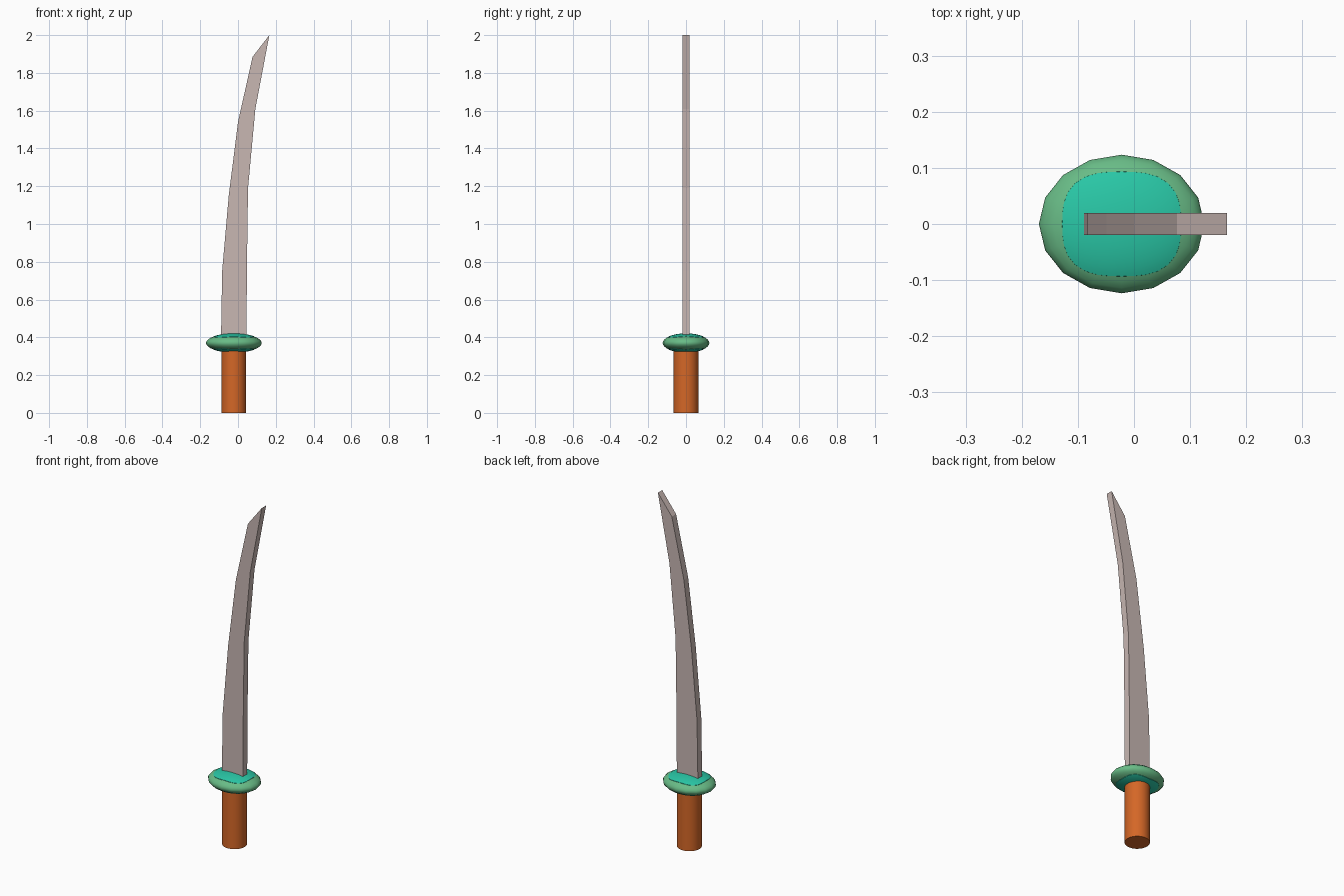
import bpy, bmesh, math

if "Cube" in bpy.data.objects:
    bpy.data.objects.remove(bpy.data.objects["Cube"])

CX = -0.022          # hilt axis
GZ = 0.37            # guard centre height
RX, RY, RZ = 0.1475, 0.1235, 0.05


def material(name, rgb):
    m = bpy.data.materials.new(name)
    m.diffuse_color = (*rgb, 1)
    m.use_nodes = True
    m.node_tree.nodes["Principled BSDF"].inputs["Base Color"].default_value = m.diffuse_color
    return m


def finish(name, bm, mat, smooth=None):
    bmesh.ops.recalc_face_normals(bm, faces=bm.faces[:])
    me = bpy.data.meshes.new(name)
    bm.to_mesh(me)
    bm.free()
    me.materials.append(mat)
    ob = bpy.data.objects.new(name, me)
    bpy.context.collection.objects.link(ob)
    if smooth:
        bpy.ops.object.select_all(action='DESELECT')
        ob.select_set(True)
        bpy.context.view_layer.objects.active = ob
        bpy.ops.object.shade_smooth_by_angle(angle=math.radians(smooth))
    return ob


orange = material("orange grip", (0.66, 0.135, 0.02))
green = material("soft green", (0.14, 0.50, 0.24))
teal = material("teal", (0.022, 0.57, 0.38))
steel = material("pinkish steel", (0.58, 0.475, 0.45))

# Handle
bm = bmesh.new()
bmesh.ops.create_cone(bm, cap_ends=True, segments=32, radius1=0.065, radius2=0.065, depth=0.41)
bmesh.ops.translate(bm, verts=bm.verts[:], vec=(CX, 0, 0.205))
finish("handle", bm, orange, 40)

# Guard: squashed 16-sided ball
bm = bmesh.new()
bmesh.ops.create_uvsphere(bm, u_segments=16, v_segments=16, radius=1)
for v in bm.verts:
    v.co = (CX + v.co.x * RX, v.co.y * RY, GZ + v.co.z * RZ)
finish("guard", bm, green, 60)

# Guard inlay: rounded-square skin lying just over both faces of the guard
bm = bmesh.new()
bmesh.ops.create_uvsphere(bm, u_segments=32, v_segments=16, radius=1)
for v in bm.verts:
    rho, a = math.hypot(v.co.x, v.co.y), math.atan2(v.co.y, v.co.x)
    c, s = math.cos(a), math.sin(a)
    k = rho / (abs(c) ** 2.8 + abs(s) ** 2.8) ** (1 / 2.8)
    x, y = k * c * 0.108, k * s * 0.095
    z = RZ * math.sqrt(max(0, 1 - (x / RX) ** 2 - (y / RY) ** 2)) + 0.001
    side = 0 if abs(v.co.z) < 1e-4 else math.copysign(1, v.co.z)
    v.co = (CX + x, y, GZ + side * z)
finish("guard_inlay", bm, teal, 50)

# Blade: curved profile given as (z, back x, z, edge x), closed at a slanted tip
rows = [(0.38, -0.09, 0.38, 0.045), (0.75, -0.084, 0.75, 0.047),
        (1.15, -0.049, 1.19, 0.053), (1.54, 0.0, 1.61, 0.092),
        (1.885, 0.077, 2.0, 0.166)]
T = 0.0195
bm = bmesh.new()
rings = [[bm.verts.new(p) for p in ((xl, -T, zl), (xr, -T, zr), (xr, T, zr), (xl, T, zl))]
         for zl, xl, zr, xr in rows]
for lo, hi in zip(rings, rings[1:]):
    for i in range(4):
        j = (i + 1) % 4
        bm.faces.new((lo[i], lo[j], hi[j], hi[i]))
bm.faces.new(rings[0][::-1])
bm.faces.new(rings[-1])
finish("blade", bm, steel)
